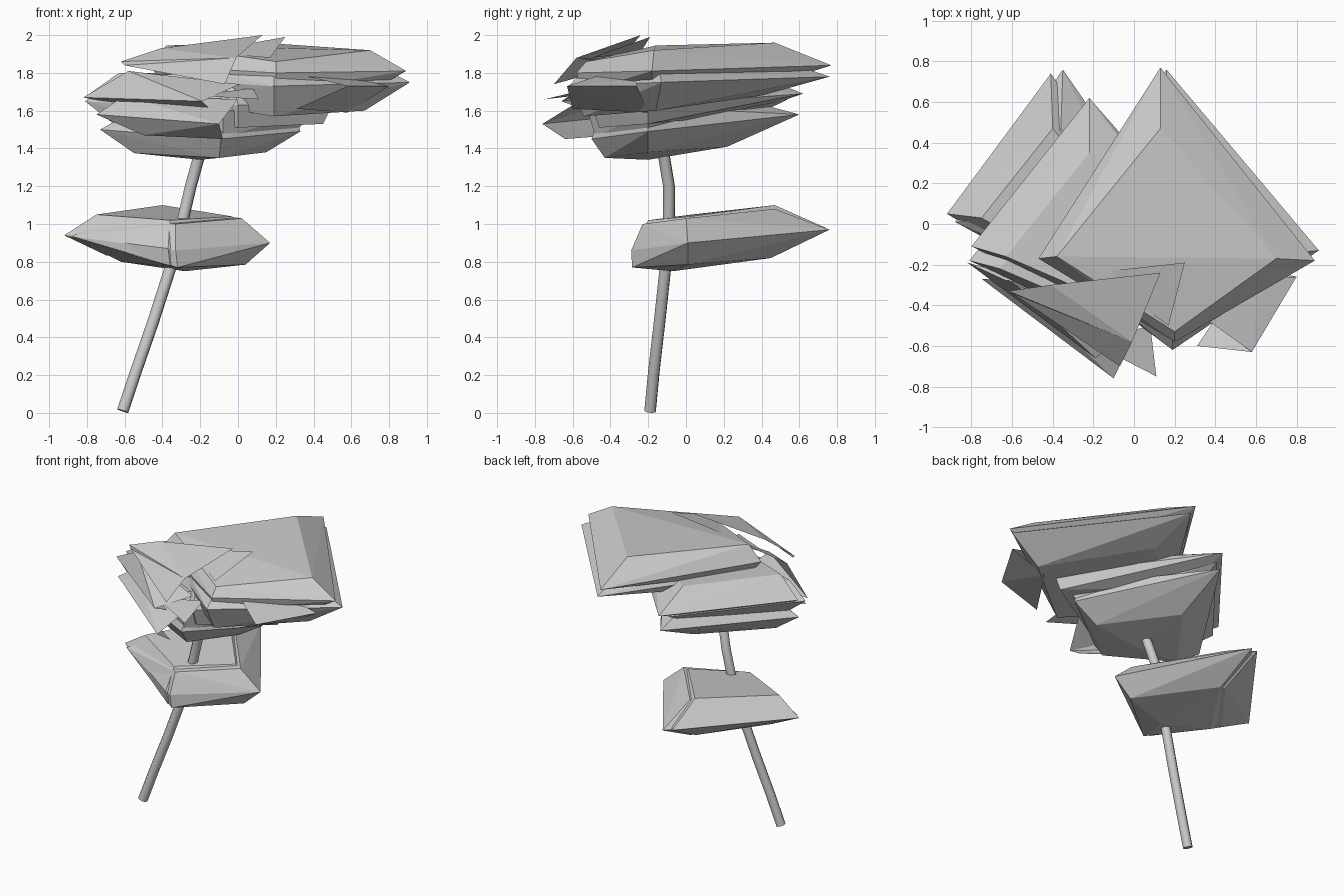
import bpy, bmesh
from mathutils import Vector


def mesh_object(name, bm):
    bmesh.ops.recalc_face_normals(bm, faces=bm.faces)
    me = bpy.data.meshes.new(name)
    bm.to_mesh(me)
    bm.free()
    ob = bpy.data.objects.new(name, me)
    bpy.context.collection.objects.link(ob)
    return ob


# faceted foliage clump: hull around top, rim and bottom rings
# (each ring lists left, back, right, front corners)
def clump(name, top, rim, bottom):
    bm = bmesh.new()
    for p in top + rim + bottom:
        bm.verts.new(Vector(p))
    res = bmesh.ops.convex_hull(bm, input=bm.verts)
    junk = [v for v in res["geom_interior"] if isinstance(v, bmesh.types.BMVert)]
    bmesh.ops.delete(bm, geom=junk, context='VERTS')
    mesh_object(name, bm)


# thin folded leaf sheet made of facets that share points
def sheet(name, pts, facets=None):
    bm = bmesh.new()
    vs = [bm.verts.new(p) for p in pts]
    for f in facets or [range(len(pts))]:
        bm.faces.new([vs[i] for i in f])
    bmesh.ops.triangulate(bm, faces=bm.faces)
    mesh_object(name, bm)


# leaning trunk
cu = bpy.data.curves.new("trunk", 'CURVE')
cu.dimensions = '3D'
cu.bevel_depth = 0.032
cu.bevel_resolution = 2
cu.use_fill_caps = True
path = [(-.61, -.19, .01), (-.54, -.17, .22), (-.45, -.14, .48), (-.36, -.11, .76),
        (-.29, -.09, 1.03), (-.25, -.09, 1.2), (-.20, -.12, 1.38), (-.17, -.17, 1.5)]
sp = cu.splines.new('POLY')
sp.points.add(len(path) - 1)
for pt, co in zip(sp.points, path):
    pt.co = (*co, 1)
trunk = bpy.data.objects.new("trunk", cu)
bpy.context.collection.objects.link(trunk)

# lower foliage, two slightly offset shells
clump("lower_foliage",
      [(-.75, .03, 1.05), (-.40, .47, 1.10), (-.03, .02, 1.04), (-.36, -.2, 1.02)],
      [(-.92, .05, .94), (-.41, .74, .98), (.12, .03, .91), (-.37, -.28, .87)],
      [(-.70, .04, .835), (-.39, .45, .83), (-.02, .02, .79), (-.36, -.27, .78), (-.28, -.07, .76)])
clump("lower_foliage_shell",
      [(-.70, .02, 1.03), (-.36, .47, 1.08), (.02, .0, 1.03), (-.33, -.23, 1.0)],
      [(-.88, .01, .935), (-.35, .76, .97), (.17, .01, .90), (-.33, -.29, .86)],
      [(-.62, .02, .80), (-.35, .45, .82), (.04, .01, .785), (-.32, -.285, .77), (-.28, -.07, .75)])

# bottom crown foliage
clump("crown_bottom",
      [(-.55, -.2, 1.60), (-.22, .3, 1.66), (.3, -.2, 1.62), (-.08, -.45, 1.6)],
      [(-.73, -.22, 1.50), (-.22, .60, 1.58), (.33, -.2, 1.49), (-.09, -.50, 1.45)],
      [(-.55, -.22, 1.375), (-.22, .22, 1.41), (.15, -.2, 1.38), (-.1, -.43, 1.35), (-.2, -.2, 1.34)])

# middle crown foliage, two slightly offset shells
clump("crown_middle",
      [(-.63, -.16, 1.80), (-.22, .35, 1.80), (.4, -.2, 1.76), (-.03, -.42, 1.78)],
      [(-.80, -.11, 1.68), (-.22, .62, 1.69), (.50, -.2, 1.63), (.0, -.5, 1.63)],
      [(-.60, -.18, 1.56), (-.22, .3, 1.58), (.45, -.2, 1.53), (.0, -.46, 1.51)])
clump("crown_middle_shell",
      [(-.66, -.22, 1.74), (-.24, .3, 1.74), (.3, -.2, 1.7), (-.1, -.46, 1.72)],
      [(-.81, -.18, 1.65), (-.24, .54, 1.66), (.4, -.2, 1.60), (-.08, -.52, 1.6)],
      [(-.62, -.22, 1.50), (-.24, .25, 1.52), (.3, -.2, 1.48), (-.08, -.48, 1.46)])

# top crown foliage, two slightly offset shells
clump("crown_top",
      [(-.38, -.16, 1.945), (.13, .47, 1.96), (.70, -.17, 1.92), (.2, -.53, 1.86)],
      [(-.47, -.17, 1.84), (.13, .77, 1.84), (.89, -.18, 1.81), (.2, -.58, 1.80)],
      [(-.40, -.16, 1.75), (.13, .45, 1.74), (.70, -.18, 1.70), (.2, -.55, 1.70)])
clump("crown_top_shell",
      [(-.38, -.16, 1.86), (.16, .47, 1.88), (.70, -.15, 1.86), (.19, -.55, 1.80)],
      [(-.45, -.14, 1.77), (.16, .76, 1.78), (.91, -.13, 1.75), (.19, -.62, 1.73)],
      [(-.38, -.15, 1.66), (.16, .40, 1.68), (.67, -.16, 1.60), (.19, -.54, 1.57)])

# wedge leaves on the front left: upper facet folded over an under facet
fold = [(0, 1, 2, 3), (0, 1, 4, 5)]
sheet("front_leaf_low",
      [(-.75, -.27, 1.58), (-.10, -.76, 1.53), (.0, -.55, 1.66), (-.6, -.28, 1.68),
       (-.08, -.64, 1.45), (-.5, -.38, 1.47)], fold)
sheet("front_leaf_mid",
      [(-.82, -.19, 1.67), (-.19, -.66, 1.65), (.01, -.52, 1.74), (-.58, -.3, 1.81),
       (-.15, -.55, 1.61), (-.6, -.25, 1.63)], fold)
sheet("front_leaf_top",
      [(-.62, -.33, 1.86), (-.01, -.58, 1.88), (.13, -.24, 2.0), (-.41, -.3, 1.93),
       (-.07, -.70, 1.74), (-.60, -.34, 1.84)], fold)
sheet("front_leaf_narrow", [(.11, -.75, 1.66), (.08, -.5, 1.72), (-.22, -.58, 1.68)])
sheet("top_leaf", [(.25, -.19, 1.99), (-.2, -.24, 1.91), (.17, -.50, 1.88)])

# wedge leaf on the front right: small upper facet, broad outer facet below
sheet("right_leaf",
      [(.58, -.63, 1.73), (.80, -.26, 1.73), (.62, -.26, 1.77), (.33, -.45, 1.79),
       (.58, -.2, 1.59), (.31, -.60, 1.61)], fold)
